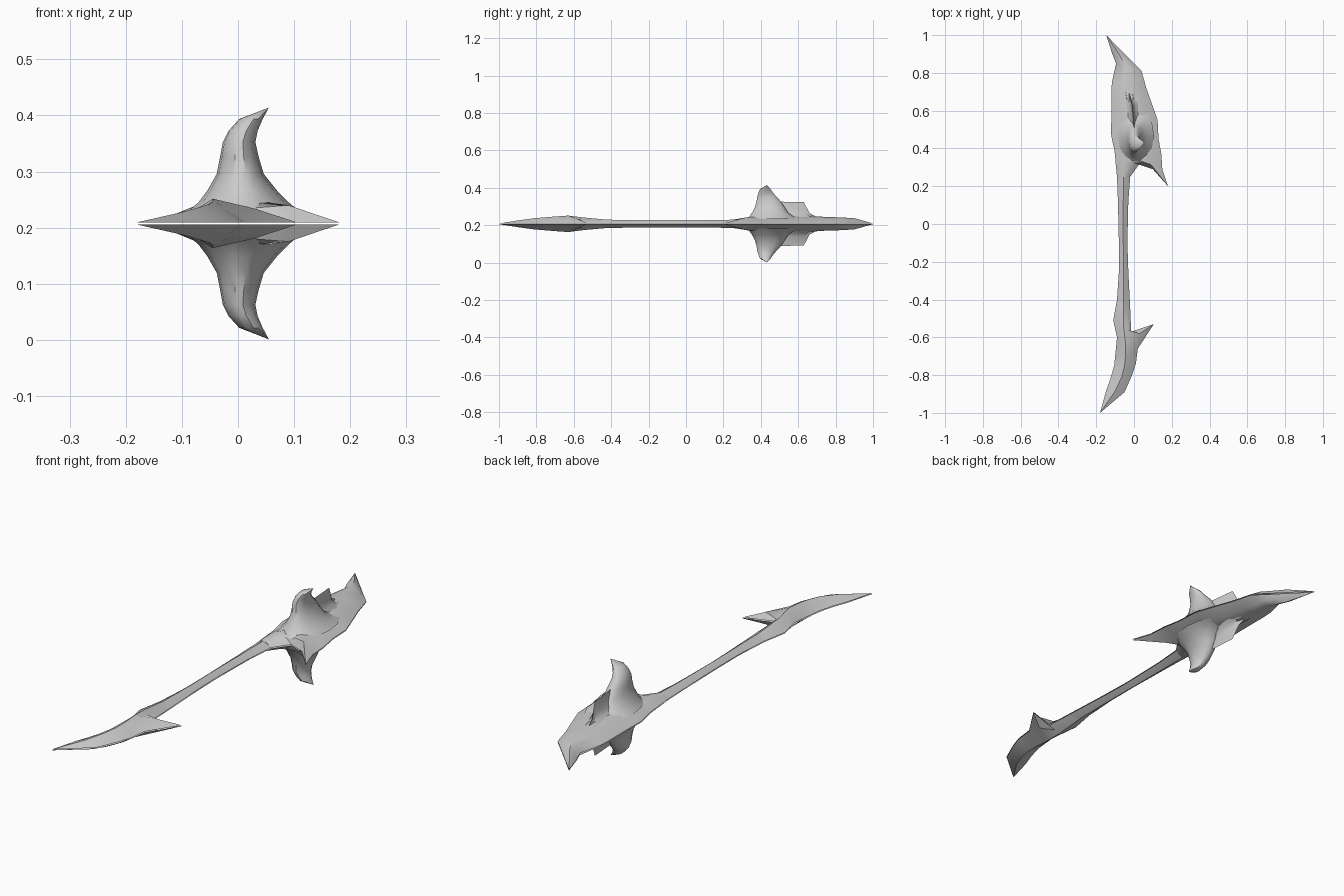
import bpy, bmesh
from math import sin, cos, pi, radians
from mathutils import Vector

MID = 0.2075      # height of the mirror plane
GAP = 0.002       # half of the slit between the two shells

cube = bpy.data.objects.get("Cube")
if cube:
    bpy.data.objects.remove(cube, do_unlink=True)

grey = bpy.data.materials.new("light_grey")
grey.use_nodes = True
colour = (0.6, 0.6, 0.6, 1.0)
grey.diffuse_color = colour
grey.node_tree.nodes["Principled BSDF"].inputs["Base Color"].default_value = colour


def loft(name, sections, closed=False, face_up=False):
    """Skin a row of equal sections, then mirror the skin across the mid plane."""
    bm = bmesh.new()
    rows = [[bm.verts.new(point) for point in section] for section in sections]
    count = len(rows[0])
    for row, following in zip(rows, rows[1:]):
        for i in range(count if closed else count - 1):
            j = (i + 1) % count
            bm.faces.new((row[i], row[j], following[j], following[i]))
    if closed:
        bm.faces.new(rows[0])
    bmesh.ops.remove_doubles(bm, verts=bm.verts, dist=0.0001)
    bmesh.ops.recalc_face_normals(bm, faces=bm.faces)
    if face_up:
        bm.normal_update()
        if sum(face.normal.z for face in bm.faces) < 0:
            bmesh.ops.reverse_faces(bm, faces=bm.faces)
    mesh = bpy.data.meshes.new(name)
    bm.to_mesh(mesh)
    bm.free()
    mesh.materials.append(grey)
    obj = bpy.data.objects.new(name, mesh)
    obj.location.z = MID
    bpy.context.collection.objects.link(obj)
    mirror = obj.modifiers.new("two_sides", "MIRROR")
    mirror.use_axis = (False, False, True)
    mirror.use_mirror_merge = False
    bpy.ops.object.select_all(action="DESELECT")
    obj.select_set(True)
    bpy.context.view_layer.objects.active = obj
    bpy.ops.object.shade_smooth_by_angle(angle=radians(38))
    return obj


def blade_section(lx, ly, rx, ry, cx, cy, height, fullness):
    """Left edge, ridge and right edge, with a filled-out point between each."""
    left = Vector((lx, ly, GAP))
    right = Vector((rx, ry, GAP))
    ridge = Vector((cx, cy, max(height, GAP)))
    points = [left, left.lerp(ridge, 0.5), ridge, ridge.lerp(right, 0.5), right]
    for i in (1, 3):
        points[i].z = max(height * fullness, GAP)
    return points


def blade(name, stations, fullness):
    sections = [blade_section(*station, fullness) for station in stations]
    return loft(name, sections, face_up=True)


# Stations: left edge x y, right edge x y, ridge x y and height
# Broad head with its hooked barb
blade("head", [
    (-.09, .25, -.02, .25, -.055, .25, .022),
    (-.097, .32, .03, .32, -.04, .33, .035),
    (-.10, .36, .10, .29, -.01, .37, .04),
    (-.105, .40, .18, .20, 0, .43, .045),
    (-.115, .44, .15, .29, 0, .46, .045),
    (-.122, .48, .145, .37, 0, .50, .045),
    (-.12, .55, .13, .45, -.005, .54, .045),
    (-.12, .62, .125, .55, -.01, .60, .045),
    (-.12, .70, .09, .65, -.02, .67, .042),
    (-.117, .75, .065, .72, -.03, .74, .037),
    (-.095, .85, .04, .81, -.04, .83, .034),
    (-.115, .90, -.02, .87, -.08, .90, .03),
    (-.147, 1, -.147, 1, -.147, 1, 0),
], 0.72)

# Slim ridged shaft
blade("shaft", [
    (-.09, .25, -.02, .25, -.055, .25, .022),
    (-.085, .12, -.03, .12, -.057, .12, .02),
    (-.08, -.10, -.035, -.10, -.057, -.10, .02),
    (-.08, -.25, -.03, -.25, -.055, -.25, .02),
    (-.09, -.40, -.02, -.45, -.055, -.42, .022),
], 0.6)

# Curved rear blade with its barb
blade("rear_blade", [
    (-.09, -.40, -.02, -.45, -.055, -.42, .022),
    (-.11, -.51, -.015, -.57, -.055, -.55, .034),
    (-.09, -.60, .105, -.53, -.045, -.63, .044),
    (-.10, -.70, .02, -.66, -.045, -.70, .039),
    (-.105, -.75, .01, -.74, -.05, -.75, .035),
    (-.125, -.82, -.01, -.80, -.065, -.81, .03),
    (-.147, -.88, -.05, -.89, -.10, -.885, .02),
    (-.18, -1, -.18, -1, -.18, -1, 0),
], 0.6)


def ring(height, x_low, x_high, y_low, y_high, sides=14):
    cx, cy = (x_low + x_high) / 2, (y_low + y_high) / 2
    rx, ry = (x_high - x_low) / 2, (y_high - y_low) / 2
    angles = [2 * pi * i / sides for i in range(sides)]
    return [(cx + rx * cos(a), cy + ry * sin(a), height) for a in angles]


# Curved horn: height, then x and y extents
loft("horn", [ring(*extent) for extent in (
    (.025, -.085, .105, .32, .62),
    (.038, -.07, .09, .335, .58),
    (.058, -.055, .07, .35, .55),
    (.088, -.038, .046, .366, .53),
    (.118, -.032, .037, .375, .51),
    (.145, -.027, .031, .38, .485),
    (.165, -.017, .035, .386, .467),
    (.186, .002, .044, .395, .453),
    (.2065, .055, .055, .432, .432),
)], closed=True)


def fin_section(x, y, top):
    """Thin crest flaring out toward the head."""
    half = [(0.045, 0.025), (0.018, 0.035 + top * 0.1), (0.007, top * 0.6)]
    left = [(x - w, y, min(z, top)) for w, z in half]
    right = [(x + w, y, min(z, top)) for w, z in reversed(half)]
    return left + [(x, y, top)] + right


# Thin crest behind the horn
loft("crest", [fin_section(*station) for station in (
    (.005, .46, .118),
    (0, .52, .118),
    (-.01, .63, .116),
    (-.02, .66, .058),
    (-.027, .70, .036),
)], face_up=True)
